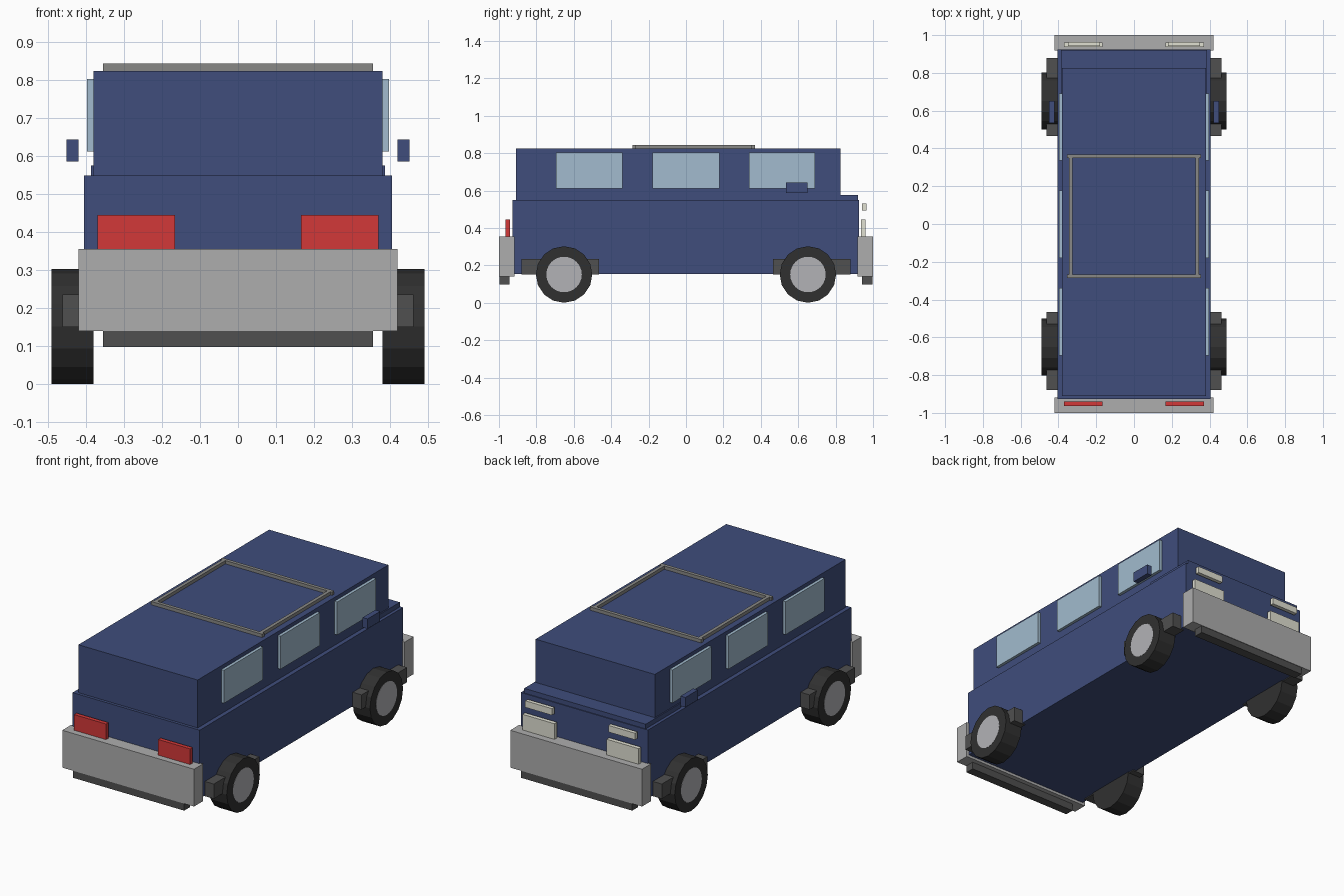
import bpy, math

if "Cube" in bpy.data.objects:
    bpy.data.objects.remove(bpy.data.objects["Cube"])

def material(name, rgb):
    m = bpy.data.materials.new(name)
    m.diffuse_color = (*rgb, 1)
    m.use_nodes = True
    m.node_tree.nodes["Principled BSDF"].inputs["Base Color"].default_value = m.diffuse_color
    return m

BLUE = material("blue_paint", (0.05, 0.075, 0.2))
GLASS = material("glass", (0.36, 0.5, 0.62))
RED = material("red_lens", (0.65, 0.04, 0.04))
CREAM = material("cream_lens", (0.75, 0.75, 0.65))
RUBBER = material("rubber", (0.03, 0.03, 0.03))
TRIM = material("dark_trim", (0.08, 0.08, 0.08))
METAL = material("bumper_metal", (0.42, 0.42, 0.42))
RIM = material("rim_metal", (0.45, 0.45, 0.47))
RACK = material("rack_metal", (0.25, 0.25, 0.24))

def box(name, x, y, z, mat):
    """Box from (min, max) ranges."""
    bpy.ops.mesh.primitive_cube_add(size=1, location=[(a + b) / 2 for a, b in (x, y, z)])
    ob = bpy.context.object
    ob.name = name
    ob.scale = [b - a for a, b in (x, y, z)]
    bpy.ops.object.transform_apply(location=False, rotation=False, scale=True)
    ob.data.materials.append(mat)

def pair(name, x, y, z, mat):
    """Box on the right and its mirror image on the left."""
    box(name + "_right", x, y, z, mat)
    box(name + "_left", (-x[1], -x[0]), y, z, mat)

def disc(name, r, x0, x1, y, sides, mat):
    bpy.ops.mesh.primitive_cylinder_add(vertices=sides, radius=r, depth=abs(x1 - x0),
        location=((x0 + x1) / 2, y, 0.151), rotation=(0, math.pi / 2, 0))
    ob = bpy.context.object
    ob.name = name
    ob.data.materials.append(mat)

# Body shell
box("lower_body", (-.405, .405), (-.927, .925), (.155, .548), BLUE)
box("cabin", (-.38, .38), (-.91, .826), (.54, .824), BLUE)
box("hood", (-.387, .387), (.6, .92), (.54, .575), BLUE)

# Bumpers and valances
for end, y, yv in (("rear", (-1, -.918), (-.997, -.945)), ("front", (.918, 1), (.942, .997))):
    box(end + "_bumper", (-.42, .42), y, (.14, .355), METAL)
    box(end + "_valance", (-.355, .355), yv, (.098, .15), TRIM)

# Lights
pair("tail_light", (.166, .37), (-.964, -.941), (.335, .445), RED)
pair("head_light", (.166, .37), (.936, .96), (.335, .445), CREAM)
pair("marker_light", (.18, .35), (.942, .964), (.492, .53), CREAM)

# Side windows and mirrors
for i, y in enumerate(((-.695, -.34), (-.18, .178), (.336, .69))):
    pair(f"window_{i}", (.375, .397), y, (.612, .802), GLASS)
pair("wing_mirror", (.42, .451), (.535, .65), (.586, .643), BLUE)

# Wheels and arches
for end, y in (("rear", -.652), ("front", .652)):
    arch_y = (-.88, -.465) if y < 0 else (.465, .88)
    pair(end + "_arch", (.385, .462), arch_y, (.15, .235), TRIM)
    for side, s in (("right", 1), ("left", -1)):
        disc(f"{end}_tire_{side}", .151, s * .38, s * .49, y, 16, RUBBER)
        disc(f"{end}_rim_{side}", .095, s * .40, s * .491, y, 24, RIM)

# Roof rack
pair("rack_rail", (.325, .345), (-.28, .36), (.822, .843), RACK)
for end, y in (("rear", (-.287, -.267)), ("front", (.349, .369))):
    box(end + "_rack_bar", (-.355, .355), y, (.822, .843), RACK)
